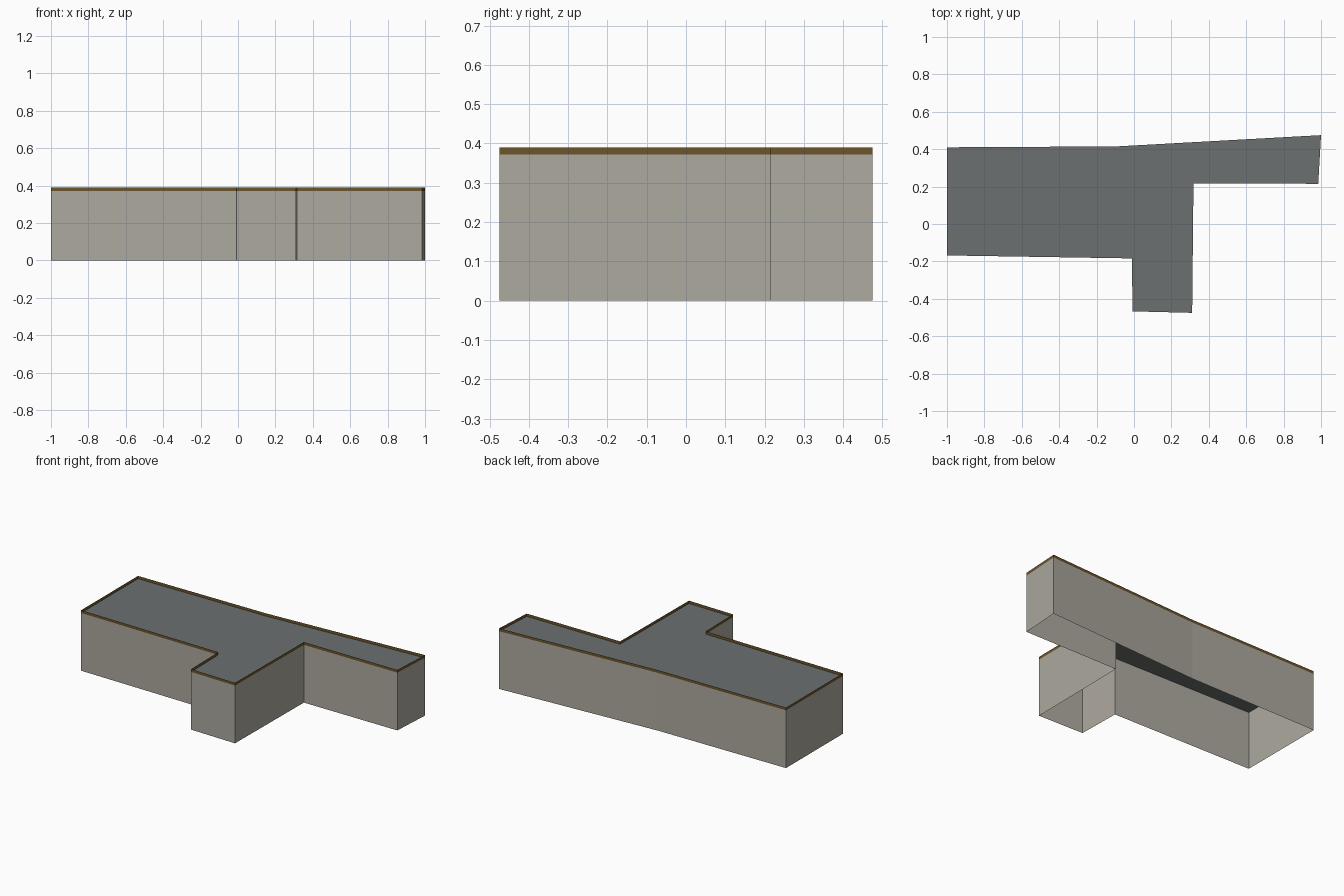
import bpy

cube = bpy.data.objects.get("Cube")
if cube:
    bpy.data.objects.remove(cube, do_unlink=True)

# Building footprint, counter-clockwise from the front left corner of the main wing
OUTLINE = [(-1, -0.168), (-0.012, -0.184), (-0.007, -0.467), (0.311, -0.475),
           (0.318, 0.217), (0.985, 0.215), (1, 0.475), (-0.09, 0.415), (-1, 0.41)]
ROOF_Z, TOP_Z = 0.372, 0.39


def material(name, color):
    mat = bpy.data.materials.new(name)
    mat.use_nodes = True
    mat.diffuse_color = (*color, 1)
    bsdf = mat.node_tree.nodes["Principled BSDF"]
    bsdf.inputs["Base Color"].default_value = (*color, 1)
    bsdf.inputs["Roughness"].default_value = 0.9
    return mat


def add_mesh(name, verts, faces, mat):
    mesh = bpy.data.meshes.new(name)
    mesh.from_pydata(verts, [], faces)
    mesh.materials.append(mat)
    obj = bpy.data.objects.new(name, mesh)
    bpy.context.collection.objects.link(obj)
    return obj


def band(name, low, high, mat):
    """Open ring of upright faces that follows the footprint."""
    n = len(OUTLINE)
    verts = [(x, y, z) for z in (low, high) for x, y in OUTLINE]
    faces = [(i, (i + 1) % n, n + (i + 1) % n, n + i) for i in range(n)]
    return add_mesh(name, verts, faces, mat)


plaster = material("warm grey plaster", (0.42, 0.40, 0.35))
wood = material("brown trim", (0.15, 0.09, 0.025))
felt = material("slate grey roofing", (0.15, 0.16, 0.16))

# Hollow walls, open underneath
band("outer_walls", 0, ROOF_Z, plaster)

# Thin parapet rising above the roof
band("parapet_trim", ROOF_Z, TOP_Z, wood)

# Flat roof sunk behind the parapet
add_mesh("flat_roof", [(x, y, ROOF_Z) for x, y in OUTLINE],
         [tuple(range(len(OUTLINE)))], felt)
